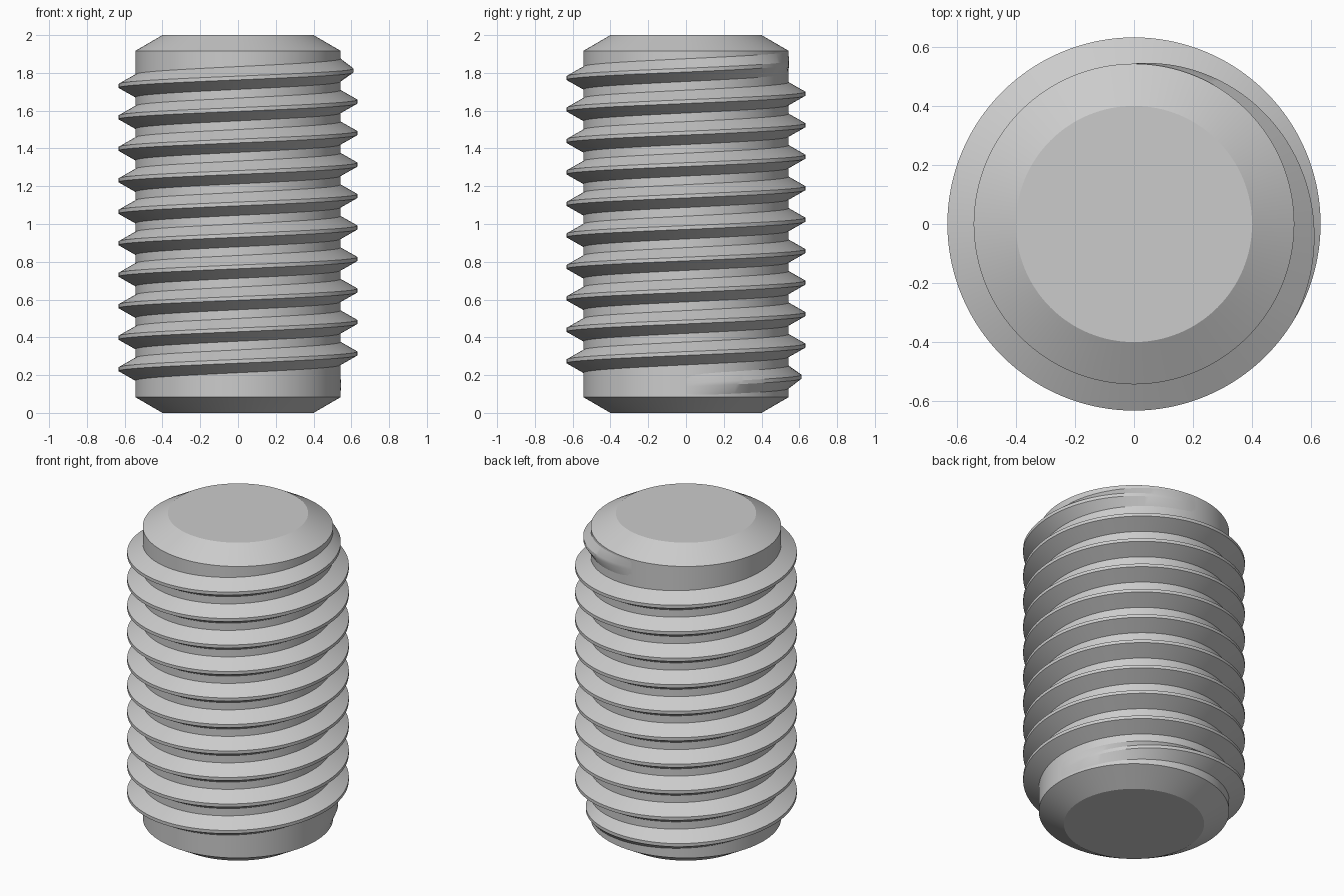
import bpy
import bmesh
import math

if "Cube" in bpy.data.objects:
    bpy.data.objects.remove(bpy.data.objects["Cube"], do_unlink=True)

SEGMENTS = 128
CORE_R, CREST_R, END_R = 0.543, 0.632, 0.4
HEIGHT, CHAMFER = 2.0, 0.083
PITCH, TURNS, START_Z = 1 / 6, 10.25, 0.148
BASE_HALF, CREST_HALF = 0.061, 0.01
FADE = 1 / 3  # run-out length in turns

steel = bpy.data.materials.new("steel grey")
steel.use_nodes = True
steel.diffuse_color = (0.6, 0.6, 0.6, 1)
steel.node_tree.nodes["Principled BSDF"].inputs["Base Color"].default_value = (0.6, 0.6, 0.6, 1)


def ring_point(radius, step, z):
    a = math.tau * step / SEGMENTS
    return (radius * math.cos(a), radius * math.sin(a), z)


def finish(bm, name):
    bmesh.ops.recalc_face_normals(bm, faces=bm.faces)
    mesh = bpy.data.meshes.new(name)
    bm.to_mesh(mesh)
    bm.free()
    mesh.materials.append(steel)
    obj = bpy.data.objects.new(name, mesh)
    bpy.context.collection.objects.link(obj)
    bpy.ops.object.select_all(action="DESELECT")
    obj.select_set(True)
    bpy.context.view_layer.objects.active = obj
    bpy.ops.object.shade_smooth_by_angle(angle=math.radians(25))


def bridge(bm, a, b, closed):
    n = len(a)
    for i in range(n if closed else n - 1):
        j = (i + 1) % n
        bm.faces.new((a[i], a[j], b[j], b[i]))


# Chamfered core rod
bm = bmesh.new()
profile = [(END_R, 0), (CORE_R, CHAMFER), (CORE_R, HEIGHT - CHAMFER), (END_R, HEIGHT)]
rings = [[bm.verts.new(ring_point(r, s, z)) for s in range(SEGMENTS)] for r, z in profile]
for lower, upper in zip(rings, rings[1:]):
    bridge(bm, lower, upper, True)
bm.faces.new(rings[0])
bm.faces.new(rings[-1])
finish(bm, "core_rod")

# Helical thread whose crest fades into the core at both ends
bm = bmesh.new()
sections = []
steps = round(TURNS * SEGMENTS)
for s in range(steps + 1):
    turn = s / SEGMENTS
    rise = min(1, turn / FADE, (TURNS - turn) / FADE)
    crest = CORE_R + 0.001 + (CREST_R - CORE_R - 0.001) * rise
    z = START_Z + PITCH * turn
    section = [(CORE_R - 0.001, -BASE_HALF), (crest, -CREST_HALF),
               (crest, CREST_HALF), (CORE_R - 0.001, BASE_HALF)]
    sections.append([bm.verts.new(ring_point(r, s, z + dz)) for r, dz in section])
for a, b in zip(sections, sections[1:]):
    bridge(bm, a, b, True)
bm.faces.new(sections[0])
bm.faces.new(sections[-1])
finish(bm, "helical_thread")
